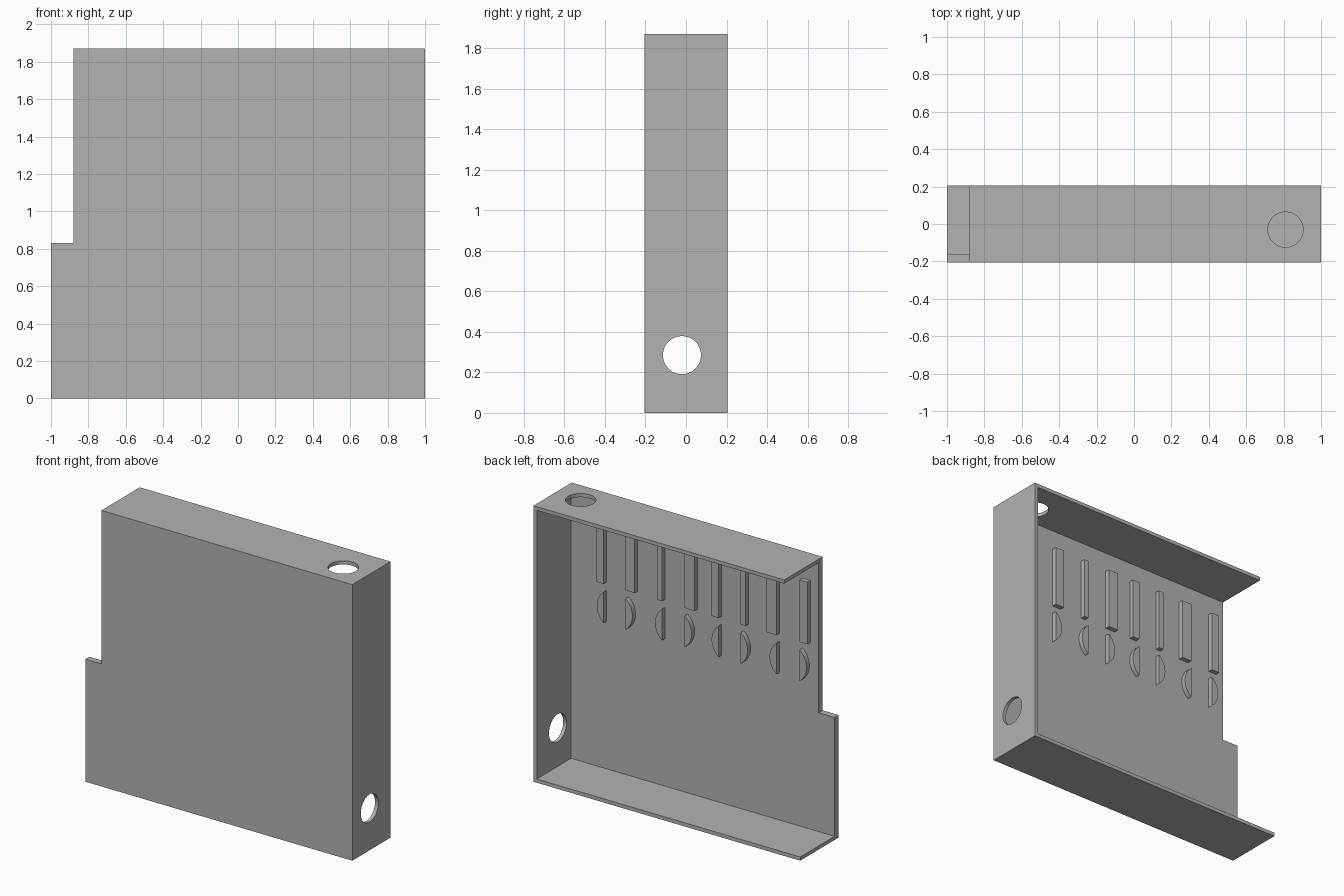
import bpy
import bmesh
import math

if "Cube" in bpy.data.objects:
    bpy.data.objects.remove(bpy.data.objects["Cube"], do_unlink=True)

# Single flat grey
grey = bpy.data.materials.new("plain grey")
grey.use_nodes = True
GREY = (0.45, 0.45, 0.45, 1)
grey.diffuse_color = GREY
grey.node_tree.nodes["Principled BSDF"].inputs["Base Color"].default_value = GREY

DEPTH = 0.205          # half depth of the casing
WALL = 0.025           # side, top and bottom walls
PLATE = -0.162         # inner surface of the front plate
HEIGHT = 1.87


def extrude_outline(name, outline, y0, y1):
    """Extrude an (x, z) outline along y."""
    bm = bmesh.new()
    face = bm.faces.new([bm.verts.new((x, y0, z)) for x, z in outline])
    grown = bmesh.ops.extrude_face_region(bm, geom=[face])["geom"]
    moved = [g for g in grown if isinstance(g, bmesh.types.BMVert)]
    bmesh.ops.translate(bm, verts=moved, vec=(0, y1 - y0, 0))
    bmesh.ops.recalc_face_normals(bm, faces=bm.faces)
    mesh = bpy.data.meshes.new(name)
    bm.to_mesh(mesh)
    bm.free()
    mesh.materials.append(grey)
    obj = bpy.data.objects.new(name, mesh)
    bpy.context.collection.objects.link(obj)
    return obj


def rectangle(x0, x1, z0, z1):
    return [(x0, z0), (x1, z0), (x1, z1), (x0, z1)]


def cut(target, cutter):
    """Subtract the cutter and remove it."""
    cutter.hide_render = True
    mod = target.modifiers.new("cut", 'BOOLEAN')
    mod.operation = 'DIFFERENCE'
    mod.solver = 'EXACT'
    mod.object = cutter
    bpy.context.view_layer.objects.active = target
    bpy.ops.object.modifier_apply(modifier=mod.name)
    bpy.data.objects.remove(cutter, do_unlink=True)


def hole_cutter(location, rotation):
    bpy.ops.mesh.primitive_cylinder_add(vertices=48, radius=0.094, depth=0.2,
                                        location=location, rotation=rotation)
    cutter = bpy.context.object
    cutter.data.materials.append(grey)
    return cutter


# Casing: notched block hollowed out, open at the back and at the -x end
casing = extrude_outline("casing", [
    (-1, 0), (1, 0), (1, HEIGHT), (-0.88, HEIGHT), (-0.88, 0.83), (-1, 0.83)],
    -DEPTH, DEPTH)
cut(casing, extrude_outline("cavity_cutter", rectangle(
    -1.2, 1 - WALL, WALL, HEIGHT - WALL), PLATE, 0.5))

# Round holes in the side wall and the top
cut(casing, hole_cutter((1, -0.02, 0.285), (0, math.pi / 2, 0)))
cut(casing, hole_cutter((0.81, -0.03, HEIGHT), (0, 0, 0)))

# Raised ribs of varied width, each with a curved segment below it
ribs = [(0.734, 0.052), (0.51, 0.068), (0.288, 0.034), (0.063, 0.075),
        (-0.127, 0.052), (-0.337, 0.037), (-0.55, 0.075), (-0.79, 0.06)]
BACK, FACE = PLATE - 0.01, PLATE + 0.032
half, sag, mid = 0.106, 0.052, 1.13
radius = (half ** 2 + sag ** 2) / (2 * sag)
span = math.asin(half / radius)
STEPS = 16

for i, (x, width) in enumerate(ribs):
    extrude_outline(f"rib_{i + 1}", rectangle(
        x - width / 2, x + width / 2, 1.29, 1.71), BACK, FACE)
    # Flat side sits under alternating rib edges
    side = 1 if i % 2 == 0 else -1
    flat = x - side * width / 2
    arc = []
    for k in range(STEPS + 1):
        a = span * (2 * k / STEPS - 1)
        arc.append((flat + side * (radius * math.cos(a) - radius + sag),
                    mid + radius * math.sin(a)))
    extrude_outline(f"curved_segment_{i + 1}", arc, BACK, FACE)
